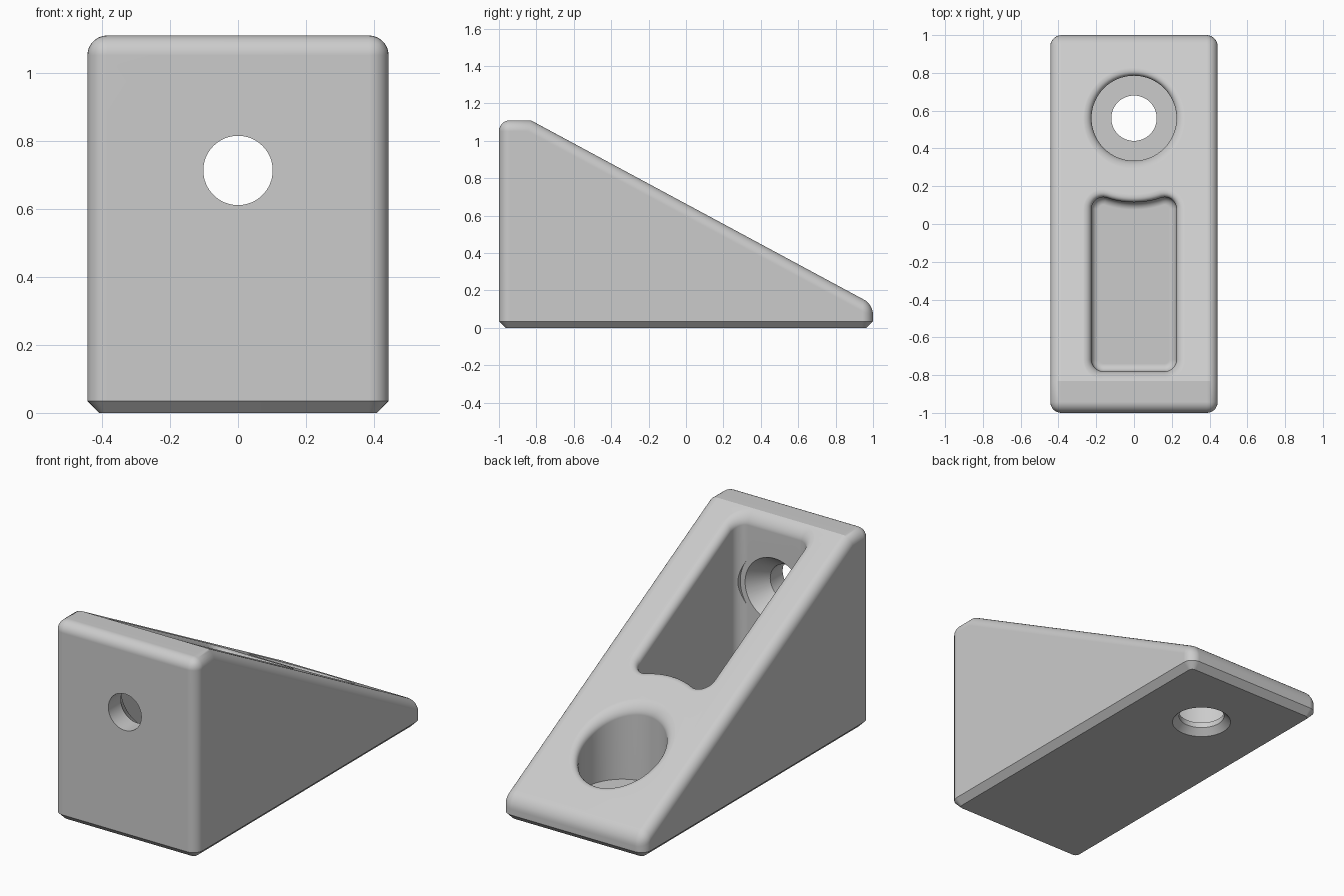
import bpy, bmesh
from math import sin, cos, pi, radians, sqrt
from mathutils import Vector

cube = bpy.data.objects.get("Cube")
if cube:
    bpy.data.objects.remove(cube, do_unlink=True)

HALF_X, TOP, CREASE_Y, NOSE_Z = 0.443, 1.11, -0.83, 0.125
FLOOR = 0.065
RIM = 0.048


def slope(y):
    return TOP + (NOSE_Z - TOP) * (y - CREASE_Y) / (1 - CREASE_Y)


def make_object(name, bm):
    bmesh.ops.recalc_face_normals(bm, faces=bm.faces)
    mesh = bpy.data.meshes.new(name)
    bm.to_mesh(mesh)
    bm.free()
    obj = bpy.data.objects.new(name, mesh)
    bpy.context.collection.objects.link(obj)
    return obj


def loft(name, rings):
    """Closed solid through rings of equal point count."""
    bm = bmesh.new()
    loops = [[bm.verts.new(p) for p in ring] for ring in rings]
    n = len(loops[0])
    for a, b in zip(loops, loops[1:]):
        for i in range(n):
            j = (i + 1) % n
            bm.faces.new((a[i], a[j], b[j], b[i]))
    bm.faces.new(loops[0])
    bm.faces.new(loops[-1])
    return make_object(name, bm)


def circle(r, cx=0, cy=0, n=64):
    return [Vector((cx + r * cos(2 * pi * i / n), cy + r * sin(2 * pi * i / n)))
            for i in range(n)]


def grow(outline, d):
    """Offset a counter-clockwise outline outward."""
    out = []
    for i, p in enumerate(outline):
        t = (outline[(i + 1) % len(outline)] - outline[i - 1]).normalized()
        out.append(p + Vector((t.y, -t.x)) * d)
    return out


def recess(name, outline, floor_radius):
    """Vertical recess with a rounded rim on the slope and a rounded floor."""
    rings = []
    steps = 6 if floor_radius else 0
    for k in range(steps):
        a = pi / 2 * k / steps
        z = FLOOR + floor_radius * (1 - cos(a))
        rings.append([(*p, z) for p in grow(outline, -floor_radius * (1 - sin(a)))])
    rings.append([(*p, FLOOR + floor_radius) for p in outline])
    for k in range(8):
        a = pi / 2 * k / 7
        depth = RIM * (1 - sin(a)) - (0.0005 if k == 7 else 0)
        rings.append([(*p, slope(p.y) - depth)
                      for p in grow(outline, RIM * (1 - cos(a)))])
    rings.append([(x, y, z + 0.3) for x, y, z in rings[-1]])
    return loft(name, rings)


# Wedge body: side profile extruded across x
bm = bmesh.new()
profile = [(-1, 0), (1, 0), (1, NOSE_Z), (CREASE_Y, TOP), (-1, TOP)]
sides = [[bm.verts.new((s * HALF_X, y, z)) for y, z in profile] for s in (-1, 1)]
bm.faces.new(sides[0])
bm.faces.new(sides[1])
for i in range(len(profile)):
    j = (i + 1) % len(profile)
    bm.faces.new((sides[0][i], sides[0][j], sides[1][j], sides[1][i]))
bmesh.ops.recalc_face_normals(bm, faces=bm.faces)


def is_base(e):
    return all(v.co.z < 1e-4 for v in e.verts)


def is_crease(e):
    return all(abs(v.co.y - CREASE_Y) < 1e-4 for v in e.verts)


# Rounded outer edges, then a flat chamfer around the base
bmesh.ops.bevel(bm, geom=[e for e in bm.edges if not is_base(e) and not is_crease(e)],
                offset=0.058, offset_type='OFFSET', segments=7, profile=0.5,
                affect='EDGES', clamp_overlap=False)
bmesh.ops.bevel(bm, geom=[e for e in bm.edges if is_base(e)], offset=0.035,
                offset_type='OFFSET', segments=1, affect='EDGES', clamp_overlap=False)
body = make_object("wedge_bracket", bm)

# Pocket outline: rounded rectangle whose back wall curves around the bolt recess
W, C, FRONT, BACK, BOLT_Y, WALL_R = 0.225, 0.062, -0.78, 0.142, 0.56, 0.445


def arc(cx, cy, start, end, n=9):
    return [Vector((cx + C * cos(radians(start + (end - start) * i / n)),
                    cy + C * sin(radians(start + (end - start) * i / n))))
            for i in range(n + 1)]


pocket = arc(W - C, FRONT + C, -90, 0) + arc(W - C, BACK - C, 0, 104)
pocket += [Vector((x, BOLT_Y - sqrt(WALL_R ** 2 - x * x)))
           for x in [0.12 - 0.02 * i for i in range(13)]]
pocket += arc(C - W, BACK - C, 76, 180) + arc(C - W, FRONT + C, 180, 270)

cutters = [recess("pocket_cutter", pocket, 0.04),
           recess("bolt_recess_cutter", circle(0.225, 0, BOLT_Y), 0)]

# Vertical bolt hole with a chamfered lower mouth
bolt = [(-0.05, 0.205), (0.035, 0.12), (0.15, 0.12)]
cutters.append(loft("bolt_hole_cutter",
                    [[(*p, z) for p in circle(r, 0, BOLT_Y)] for z, r in bolt]))

# Front screw hole, countersunk from inside the pocket
screw = [(-1.1, 0.102), (-0.89, 0.102), (-0.7795, 0.18), (-0.7795, 0.21), (-0.6, 0.21)]
cutters.append(loft("screw_hole_cutter",
                    [[(p.x, y, p.y) for p in circle(r, 0, 0.713)] for y, r in screw]))

bpy.context.view_layer.objects.active = body
for cutter in cutters:
    mod = body.modifiers.new("cut", 'BOOLEAN')
    mod.object = cutter
    mod.operation = 'DIFFERENCE'
    mod.solver = 'EXACT'
    bpy.ops.object.modifier_apply(modifier=mod.name)
    bpy.data.objects.remove(cutter, do_unlink=True)

# Plain grey finish
grey = bpy.data.materials.new("light grey")
grey.use_nodes = True
colour = (0.6, 0.6, 0.6, 1)
grey.diffuse_color = colour
grey.node_tree.nodes["Principled BSDF"].inputs["Base Color"].default_value = colour
body.data.materials.clear()
body.data.materials.append(grey)
for f in body.data.polygons:
    f.material_index = 0

# Smooth fillets, crisp edges
bpy.ops.object.select_all(action='DESELECT')
body.select_set(True)
bpy.ops.object.shade_smooth_by_angle(angle=radians(25))
weighted = body.modifiers.new("weighted_normals", 'WEIGHTED_NORMAL')
weighted.keep_sharp = True
